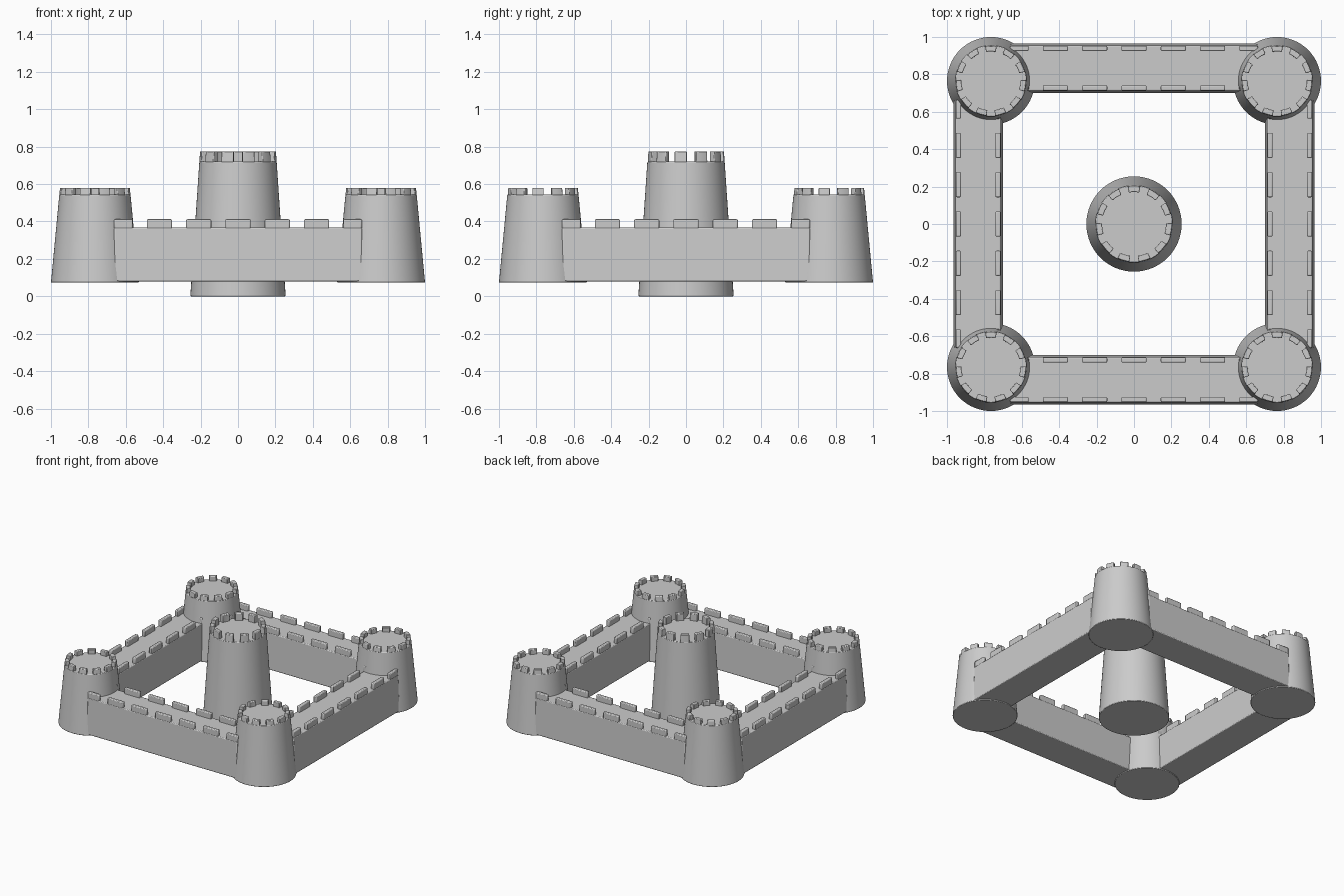
import bpy, bmesh
from math import cos, sin, pi, radians

if "Cube" in bpy.data.objects:
    bpy.data.objects.remove(bpy.data.objects["Cube"])


def block(bm, bottom, top):
    """Solid from two matching rings of points."""
    a = [bm.verts.new(p) for p in bottom]
    b = [bm.verts.new(p) for p in top]
    n = len(a)
    bm.faces.new(a[::-1])
    bm.faces.new(b)
    for i in range(n):
        j = (i + 1) % n
        bm.faces.new((a[i], a[j], b[j], b[i]))


def finish(bm, name, bevel):
    bmesh.ops.recalc_face_normals(bm, faces=bm.faces)
    mesh = bpy.data.meshes.new(name)
    bm.to_mesh(mesh)
    bm.free()
    obj = bpy.data.objects.new(name, mesh)
    bpy.context.collection.objects.link(obj)
    mod = obj.modifiers.new("soft_edges", 'BEVEL')
    mod.width, mod.segments, mod.limit_method = bevel, 2, 'ANGLE'
    mod.angle_limit = radians(40)
    bpy.ops.object.select_all(action='DESELECT')
    obj.select_set(True)
    bpy.context.view_layer.objects.active = obj
    bpy.ops.object.shade_smooth_by_angle(angle=radians(35))
    return obj


def ring(r, z, n=64):
    return [(r * cos(2 * pi * i / n), r * sin(2 * pi * i / n), z) for i in range(n)]


def tower(name, x, y, z0, r0, r1, height, merlon, turn=0):
    """Tapered round tower with 11 curved merlons."""
    bm = bmesh.new()
    floor = height - merlon
    rf = r0 + (r1 - r0) * floor / height
    block(bm, ring(r0, 0), ring(rf, floor))
    half, steps, count = 0.165, 4, 11
    thick = r1 * 0.16
    for k in range(count):
        mid = pi / 2 + turn + 2 * pi * k / count
        angs = [mid - half + 2 * half * i / steps for i in range(steps + 1)]

        def arc(ro, z):
            return ([(ro * cos(a), ro * sin(a), z) for a in angs] +
                    [((r1 - thick) * cos(a), (r1 - thick) * sin(a), z) for a in angs[::-1]])
        block(bm, arc(rf, floor - 0.004), arc(r1, height))
    finish(bm, name, 0.004).location = (x, y, z0)


def box(bm, x0, x1, y0, y1, z0, z1, taper=0):
    block(bm, [(x0, y0, z0), (x1, y0, z0), (x1, y1, z0), (x0, y1, z0)],
          [(x0, y0 + taper, z1), (x1, y0 + taper, z1),
           (x1, y1 - taper, z1), (x0, y1 - taper, z1)])


def wall(name, angle):
    """Straight wall with a row of merlons on both edges."""
    bm = bmesh.new()
    end = 0.662
    box(bm, -end, end, -0.966, -0.700, 0.08, 0.367, 0.012)
    for i in range(-3, 4):
        x0, x1 = max(-end, i * 0.21 - 0.067), min(end, i * 0.21 + 0.067)
        for y in (-0.953, -0.741):
            box(bm, x0, x1, y, y + 0.028, 0.36, 0.412)
    finish(bm, name, 0.006).rotation_euler[2] = angle


# Central keep
tower("keep", 0, 0, 0, 0.255, 0.203, 0.775, 0.055)

# Corner towers
for label, sx, sy in (("front_left", -1, -1), ("front_right", 1, -1),
                      ("back_right", 1, 1), ("back_left", -1, 1)):
    tower(label + "_tower", 0.765 * sx, 0.765 * sy, 0.073, 0.235, 0.187, 0.507, 0.036)

# Curtain walls
for i, label in enumerate(("front", "right", "back", "left")):
    wall(label + "_wall", i * pi / 2)
